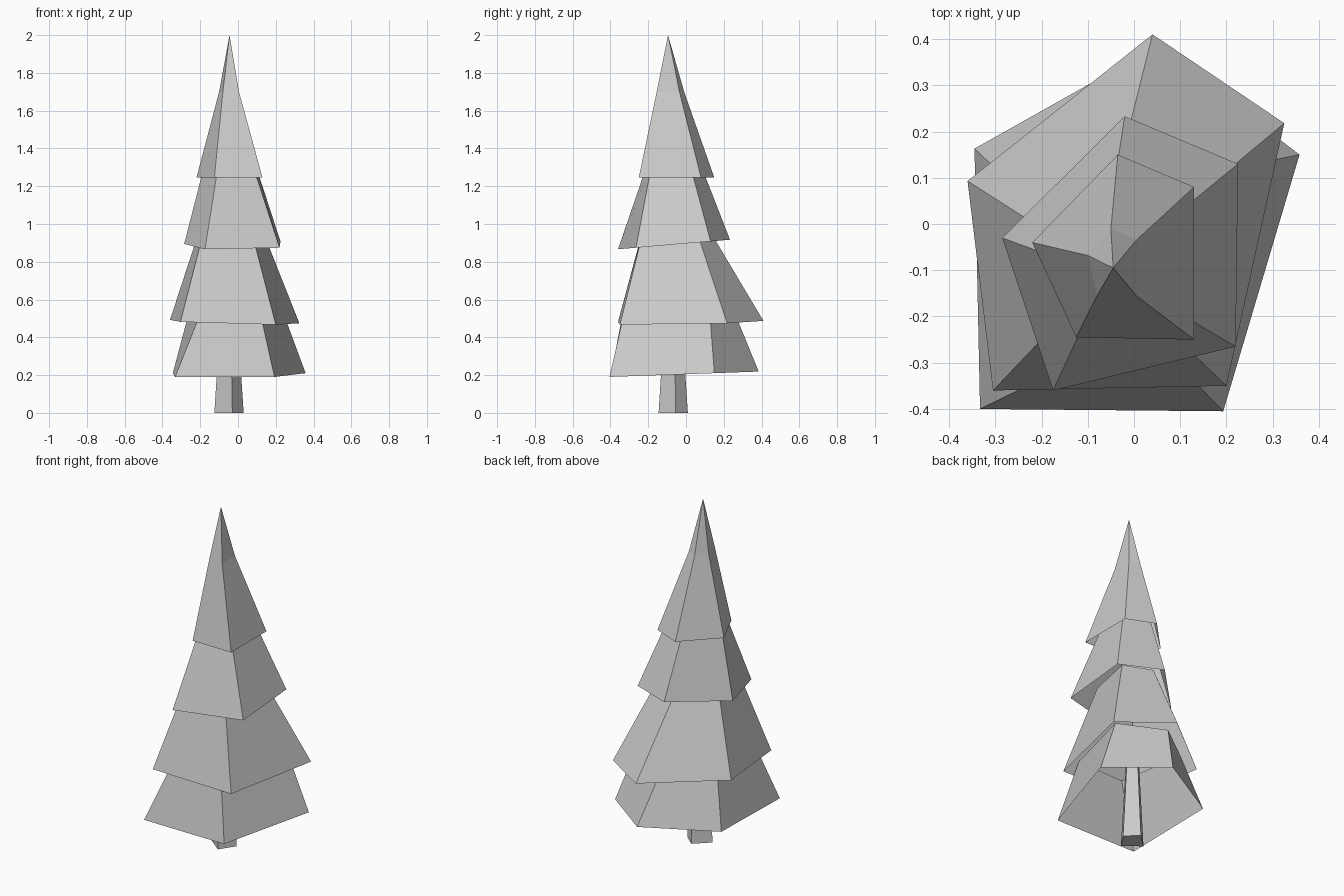
import bpy
import bmesh
from mathutils import Vector

default_cube = bpy.data.objects.get("Cube")
if default_cube:
    bpy.data.objects.remove(default_cube, do_unlink=True)

# Single flat grey for the whole tree
grey = bpy.data.materials.new("plain_grey")
grey.use_nodes = True
grey_value = (0.6, 0.6, 0.6, 1.0)
grey.diffuse_color = grey_value
grey.node_tree.nodes["Principled BSDF"].inputs["Base Color"].default_value = grey_value


def ring(outline, height, slope_x=0.0, slope_y=0.0):
    """Place an outline on a slightly tilted horizontal plane."""
    return [Vector((x, y, height + slope_x * x + slope_y * y)) for x, y in outline]


def extend(lower, upper, factor):
    """Continue the sides of a tier past its upper ring."""
    return [a.lerp(b, factor) for a, b in zip(lower, upper)]


def build_part(name, rings, tip=None, cap_ends=False):
    """Loft matching rings, with an optional pointed tip or closed ends."""
    bm = bmesh.new()
    loops = [[bm.verts.new(point) for point in points] for points in rings]
    for lower, upper in zip(loops, loops[1:]):
        for i in range(len(lower)):
            j = (i + 1) % len(lower)
            bm.faces.new((lower[i], lower[j], upper[j], upper[i]))
    if tip:
        top = bm.verts.new(tip)
        last = loops[-1]
        for i in range(len(last)):
            bm.faces.new((last[i], last[(i + 1) % len(last)], top))
    if cap_ends:
        bm.faces.new(reversed(loops[0]))
        bm.faces.new(loops[-1])
    mesh = bpy.data.meshes.new(name)
    bm.to_mesh(mesh)
    bm.free()
    mesh.materials.append(grey)
    part = bpy.data.objects.new(name, mesh)
    bpy.context.collection.objects.link(part)
    return part


# Four-sided tapering trunk, running up inside the lowest tier
foot = ring([(-.03, -.145), (.03, -.055), (-.04, .01), (-.125, -.07)], 0)
trunk_centre = Vector((-.05, -.07, 0))
trunk_top = [p.lerp(trunk_centre, .5) + Vector((0, 0, .6)) for p in foot]
build_part("trunk", [foot, trunk_top], cap_ends=True)

# Open skirts of foliage, each tucked up into the one above
lower_rim = ring([(-.333, -.4), (.193, -.405), (.358, .15), (.05, .385), (-.345, .163)],
                 .205, slope_y=.036)
lower_neck = ring([(-.22, -.345), (.13, -.34), (.26, .13), (-.01, .28), (-.275, .097)], .475)
build_part("lower_foliage", [lower_rim, extend(lower_rim, lower_neck, 1.25)])

middle_rim = ring([(-.305, -.36), (.2, -.35), (.325, .218), (.04, .41), (-.36, .093)],
                  .48, slope_x=-.03, slope_y=.02)
middle_neck = ring([(-.2, -.25), (.09, -.245), (.16, .08), (-.02, .17), (-.23, .01)], .89)
build_part("middle_foliage", [middle_rim, extend(middle_rim, middle_neck, 1.2)])

upper_rim = ring([(-.175, -.36), (.22, -.265), (.225, .13), (-.02, .233), (-.285, -.03)],
                 .897, slope_y=.085)
upper_neck = ring([(-.115, -.23), (.1, -.195), (.115, .04), (-.04, .105), (-.195, -.063)], 1.245)
build_part("upper_foliage", [upper_rim, extend(upper_rim, upper_neck, 1.2)])

# Pointed crown with a slight bend part way up
crown_rim = ring([(-.125, -.245), (.13, -.25), (.13, .08), (-.035, .15), (-.22, -.04)], 1.245)
crown_bend = ring([(-.08, -.155), (.005, -.155), (.005, -.035), (-.05, -.01), (-.1, -.068)], 1.7)
build_part("crown", [crown_rim, crown_bend], tip=(-.045, -.095, 2))
